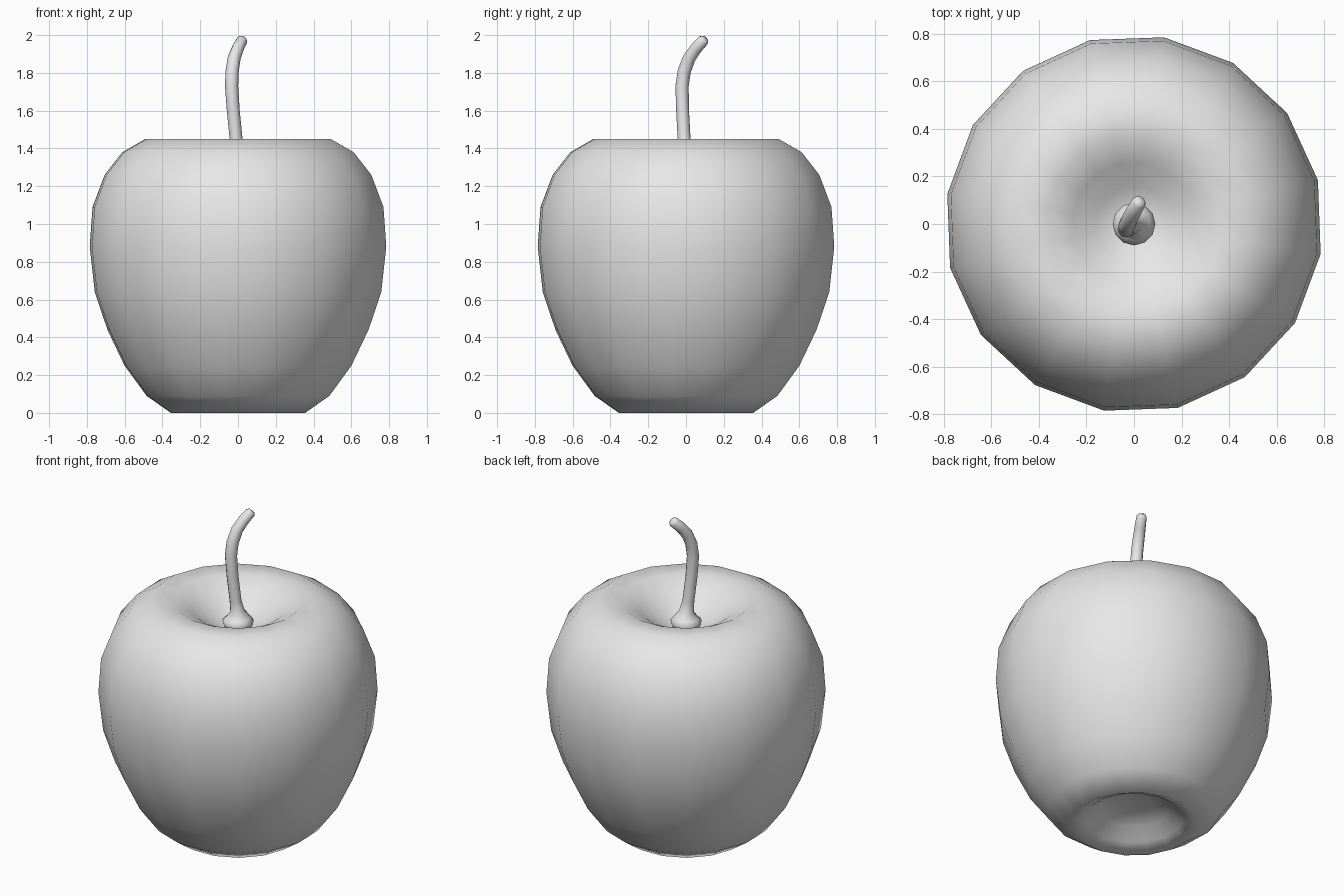
import bpy, bmesh, math
from mathutils import Vector

cube = bpy.data.objects.get("Cube")
if cube:
    bpy.data.objects.remove(cube, do_unlink=True)

grey = bpy.data.materials.new("plain grey")
grey.use_nodes = True
grey.diffuse_color = (0.8, 0.8, 0.8, 1)
grey.node_tree.nodes["Principled BSDF"].inputs["Base Color"].default_value = (0.8, 0.8, 0.8, 1)


def loft(name, rings, sides, turn=0.0):
    """Skin circular rings (centre, radius, normal) and close both ends with a fan."""
    bm = bmesh.new()
    loops = []
    for centre, radius, normal in rings:
        spin = Vector((0, 0, 1)).rotation_difference(Vector(normal))
        loop = []
        for i in range(sides):
            a = turn + 2 * math.pi * i / sides
            offset = Vector((radius * math.cos(a), radius * math.sin(a), 0))
            loop.append(bm.verts.new(Vector(centre) + spin @ offset))
        loops.append(loop)
    for low, high in zip(loops, loops[1:]):
        for i in range(sides):
            j = (i + 1) % sides
            bm.faces.new((low[i], low[j], high[j], high[i]))
    for loop, ring in ((loops[0], rings[0]), (loops[-1], rings[-1])):
        hub = bm.verts.new(ring[0])
        for i in range(sides):
            bm.faces.new((loop[i], loop[(i + 1) % sides], hub))
    bmesh.ops.recalc_face_normals(bm, faces=bm.faces)
    for f in bm.faces:
        f.smooth = True
    mesh = bpy.data.meshes.new(name)
    bm.to_mesh(mesh)
    bm.free()
    mesh.materials.append(grey)
    obj = bpy.data.objects.new(name, mesh)
    bpy.context.collection.objects.link(obj)
    return obj


# Apple body: radius and height, from the bottom hollow round to the top hollow
profile = [(0.10, 0.13), (0.20, 0.10), (0.28, 0.04), (0.36, 0.0), (0.49, 0.09),
           (0.608, 0.25), (0.70, 0.44), (0.768, 0.64), (0.795, 0.88),
           (0.78, 1.09), (0.715, 1.26), (0.62, 1.38), (0.497, 1.45),
           (0.37, 1.447), (0.26, 1.39), (0.16, 1.32), (0.07, 1.285)]
loft("apple_body", [((0, 0, z), r, (0, 0, 1)) for r, z in profile],
     16, math.radians(13.4))

# Stem: flared foot, then a tube bending back towards the tip
stem = [((0, 0, 1.28), 0.075), ((0, 0, 1.325), 0.09), ((0, 0, 1.345), 0.07),
        ((-0.002, -0.003, 1.385), 0.041), ((-0.01, -0.01, 1.45), 0.034),
        ((-0.025, -0.018, 1.60), 0.034), ((-0.034, -0.021, 1.73), 0.035),
        ((-0.031, -0.009, 1.81), 0.035), ((-0.020, 0.018, 1.88), 0.034),
        ((0.000, 0.055, 1.932), 0.032), ((0.021, 0.092, 1.972), 0.030),
        ((0.027, 0.101, 1.982), 0.020)]
rings = []
for i, (centre, radius) in enumerate(stem):
    before = Vector(stem[max(i - 1, 0)][0])
    after = Vector(stem[min(i + 1, len(stem) - 1)][0])
    rings.append((centre, radius, (after - before).normalized()))
loft("stem", rings, 12)
